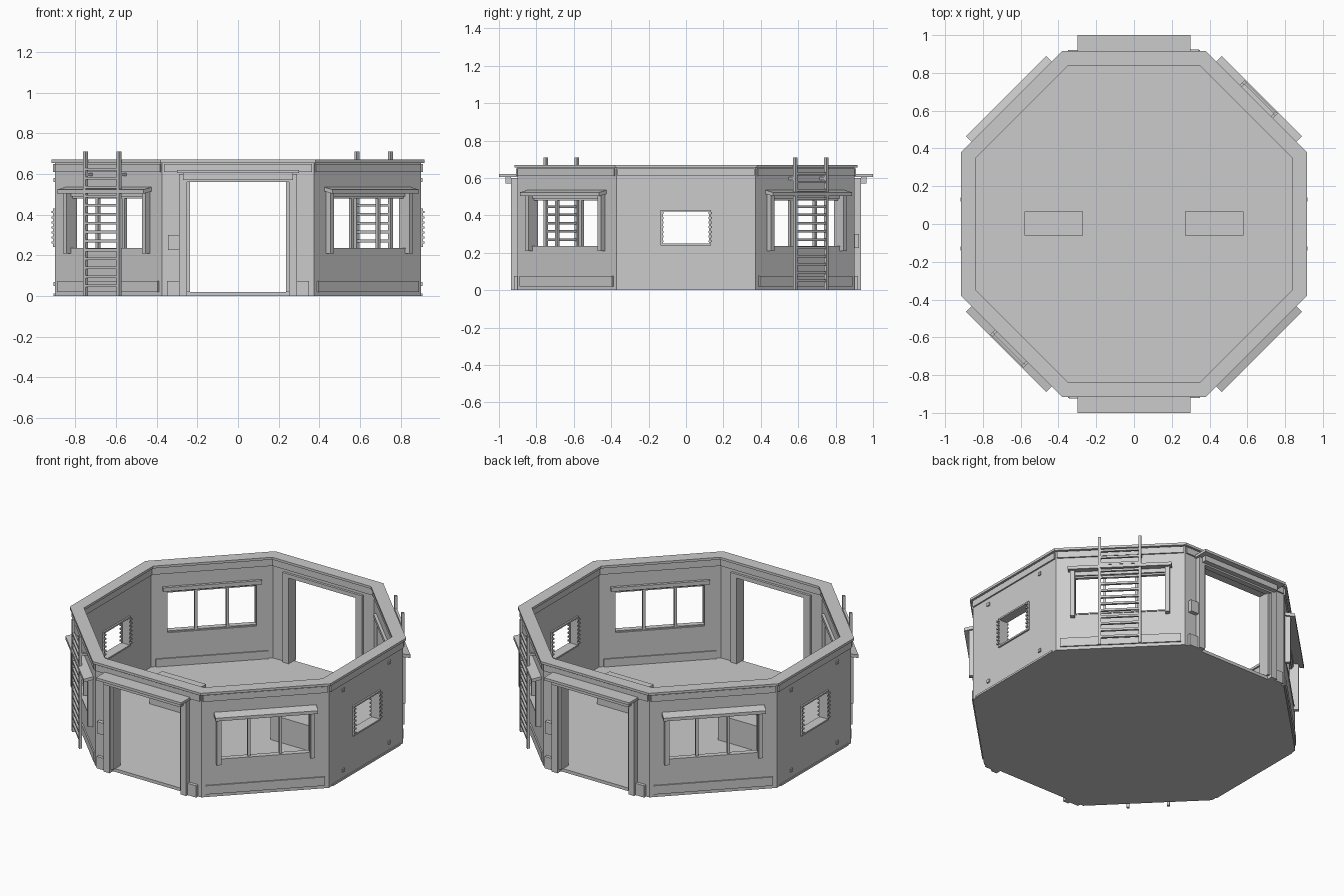
import bpy, bmesh, math
from mathutils import Matrix

cube = bpy.data.objects.get("Cube")
if cube:
    bpy.data.objects.remove(cube)

TAN = math.tan(math.pi / 8)
OUT, INN, TOP = 0.9, 0.86, 0.655      # wall faces (distance from centre) and wall top

grey = bpy.data.materials.new("plain_grey")
grey.diffuse_color = (0.6, 0.6, 0.6, 1)
grey.use_nodes = True
grey.node_tree.nodes["Principled BSDF"].inputs["Base Color"].default_value = (0.6, 0.6, 0.6, 1)

DOORS, PORTS, WINDOWS, LADDERS = (0, 4), (2, 6), (1, 3, 5, 7), (3, 7)
ALL = range(8)


def block(u0, u1, n0, n1, z0, z1, drop=0):
    """Block on a wall: u along it, n outward. None for u means a mitred corner.
    drop lowers the outer edge, for sloping canopies."""
    def corner(u, n, sign):
        return sign * n * TAN if u is None else u
    ring = [(corner(u0, n1, -1), -n1), (corner(u1, n1, 1), -n1),
            (corner(u1, n0, 1), -n0), (corner(u0, n0, -1), -n0)]
    shift = (drop, drop, 0, 0)
    return [[(x, y, z - d) for (x, y), d in zip(ring, shift)] for z in (z0, z1)]


def pair(u0, u1, *rest):
    """A block and its mirror image."""
    return [block(u0, u1, *rest),
            block(None if u1 is None else -u1, -u0, *rest)]


def add_mesh(name, layers):
    bm = bmesh.new()
    for low, high in layers:
        a = [bm.verts.new(p) for p in low]
        b = [bm.verts.new(p) for p in high]
        bm.faces.new(a[::-1])
        bm.faces.new(b)
        for i in range(len(a)):
            j = (i + 1) % len(a)
            bm.faces.new((a[i], a[j], b[j], b[i]))
    bmesh.ops.recalc_face_normals(bm, faces=bm.faces)
    mesh = bpy.data.meshes.new(name)
    bm.to_mesh(mesh)
    bm.free()
    mesh.materials.append(grey)
    return mesh


def place(name, sides, layers):
    mesh = add_mesh(name, layers)
    for k in sides:
        ob = bpy.data.objects.new(f"{name}_{k}", mesh)
        ob.matrix_world = Matrix.Rotation(k * math.pi / 4, 4, 'Z')
        bpy.context.collection.objects.link(ob)


def wall(half, sill, head):
    """Wall panel with a centred opening."""
    parts = pair(half, None, INN, OUT, 0.02, TOP)
    parts.append(block(-half, half, INN, OUT, head, TOP))
    if sill > 0.02:
        parts.append(block(-half, half, INN, OUT, 0.02, sill))
    return parts


# Floor slab
octagon = [(OUT / math.cos(math.pi / 8) * math.cos((i + 0.5) * math.pi / 4),
            OUT / math.cos(math.pi / 8) * math.sin((i + 0.5) * math.pi / 4)) for i in range(8)]
place("floor", (0,), [[[(x, y, z) for x, y in octagon] for z in (0, 0.02)]])

# Two low benches on the floor
place("bench", (0,), pair(0.27, 0.58, -0.065, 0.06, 0.02, 0.18))

# Roof rim and the fascia bands under it
place("roof_rim", ALL, [block(None, None, 0.84, 0.917, TOP, 0.67)])
place("fascia", ALL, [block(-0.365, 0.365, OUT, 0.909, 0.61, 0.65)])
place("inner_fascia", ALL, [block(None, None, 0.85, INN, 0.61, TOP)])

# Walls
place("door_wall", DOORS, wall(0.25, 0.02, 0.565))
place("port_wall", PORTS, wall(0.125, 0.25, 0.42))
place("window_wall", WINDOWS, wall(0.26, 0.23, 0.49))

# Door frames, stepped
frame = pair(0.25, 0.29, OUT, 0.935, 0, 0.6)
frame += pair(0.235, 0.25, 0.845, 0.92, 0.02, 0.565)
frame += pair(0.25, 0.28, 0.845, INN, 0.02, 0.59)
frame.append(block(-0.25, 0.25, OUT, 0.935, 0.56, 0.6))
frame.append(block(-0.25, 0.25, 0.845, INN, 0.565, 0.59))
place("door_frame", DOORS, frame)
place("door_canopy", DOORS, [block(-0.3, 0.3, OUT, 1.0, 0.604, 0.62),
                             block(-0.27, 0.27, 0.935, 0.965, 0.57, 0.604)])
place("door_footing", DOORS, pair(0.29, 0.35, OUT, 0.92, 0, 0.075))
place("control_box", DOORS, [block(-0.345, -0.29, OUT, 0.925, 0.225, 0.3)])

# Large windows: canopy, side posts, glazing bars, inner header, skirting
place("window_canopy", WINDOWS, [block(-0.3, 0.3, OUT, 0.957, 0.515, 0.535, 0.012)])
place("window_post", WINDOWS, pair(0.262, 0.288, OUT, 0.93, 0.21, 0.515))
place("window_bar", WINDOWS, pair(0.085, 0.1, 0.87, 0.89, 0.23, 0.49))
place("window_rail", WINDOWS, [block(-0.26, 0.26, 0.87, 0.89, 0.48, 0.49),
                               block(-0.26, 0.26, 0.87, 0.905, 0.23, 0.237)])
place("inner_header", WINDOWS, [block(-0.29, 0.29, 0.843, INN, 0.5, 0.525)])
place("skirting", WINDOWS, [block(-0.35, 0.35, OUT, 0.908, 0.02, 0.075)])
place("inner_skirting", WINDOWS, [block(-0.33, 0.33, 0.853, INN, 0.02, 0.07)])

# Small windows: rim with ribs on both sides, inside and out
rim = []
for n0, n1 in ((OUT, 0.91), (0.85, INN)):
    rim += pair(0.122, 0.135, n0, n1, 0.24, 0.43)
    rim.append(block(-0.122, 0.122, n0, n1, 0.42, 0.43))
    rim.append(block(-0.122, 0.122, n0, n1, 0.24, 0.25))
place("port_rim", PORTS, rim)
ribs = []
for i in range(7):
    z = 0.257 + i * 0.025
    ribs += pair(0.12, 0.14, 0.91, 0.918, z, z + 0.01)
    ribs += pair(0.12, 0.14, 0.842, 0.85, z, z + 0.01)
place("port_rib", PORTS, ribs)
place("port_sill_strip", PORTS, [block(-0.34, 0.34, OUT, 0.906, 0, 0.012)])
place("port_stud", PORTS, [b for z in (0.05, 0.56)
                           for b in pair(0.22, 0.24, OUT, 0.908, z, z + 0.02)])

# Ladders
rungs = [block(-0.112, 0.112, 0.936, 0.95, z * 0.044, z * 0.044 + 0.013) for z in range(1, 15)]
place("ladder_rungs", LADDERS, rungs)
place("ladder_rail", LADDERS, pair(0.109, 0.125, 0.934, 0.952, 0, 0.71))
place("ladder_bracket", LADDERS, pair(0.11, 0.124, OUT, 0.934, 0.59, 0.604))
